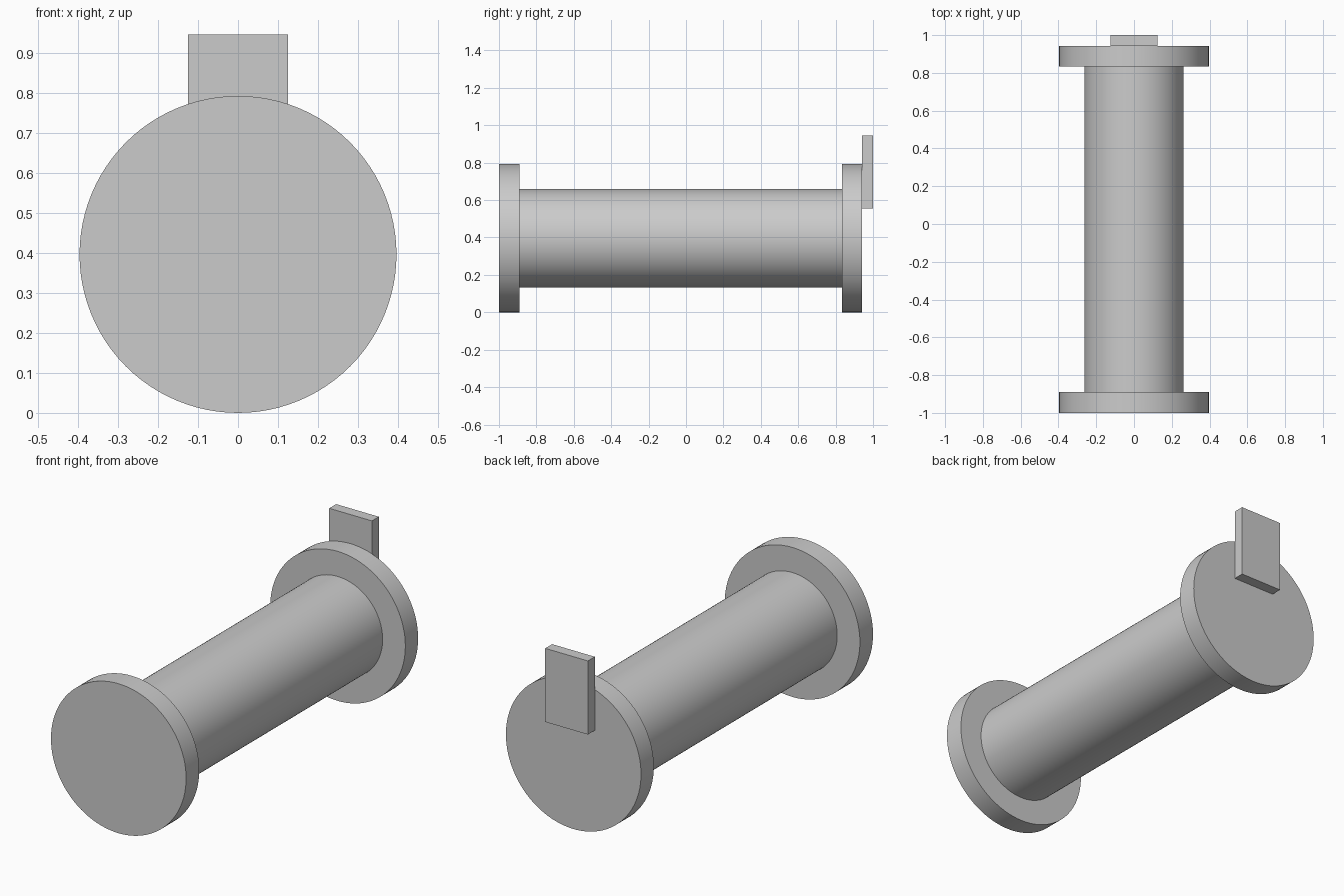
import bpy
import math

cube = bpy.data.objects.get("Cube")
if cube:
    bpy.data.objects.remove(cube, do_unlink=True)

AXIS_Z = 0.396

grey = bpy.data.materials.new("light grey")
grey.use_nodes = True
colour = (0.6, 0.6, 0.6, 1)
grey.diffuse_color = colour
grey.node_tree.nodes["Principled BSDF"].inputs["Base Color"].default_value = colour


def disc(name, radius, y0, y1):
    """Smooth cylinder lying along y between y0 and y1."""
    bpy.ops.mesh.primitive_cylinder_add(
        vertices=96, radius=radius, depth=y1 - y0,
        location=(0, (y0 + y1) / 2, AXIS_Z), rotation=(math.pi / 2, 0, 0))
    obj = bpy.context.object
    obj.name = name
    obj.data.materials.append(grey)
    bpy.ops.object.shade_smooth_by_angle(angle=math.radians(30))


# Shaft between two end flanges
disc("front_flange", 0.396, -1.0, -0.89)
disc("shaft", 0.263, -0.89, 0.835)
disc("back_flange", 0.396, 0.835, 0.942)

# Flat upright tab on the back flange
bpy.ops.mesh.primitive_cube_add(size=1, location=(0, 0.971, 0.751))
tab = bpy.context.object
tab.name = "back_tab"
tab.scale = (0.25, 0.058, 0.39)
bpy.ops.object.transform_apply(location=False, rotation=False, scale=True)
tab.data.materials.append(grey)
